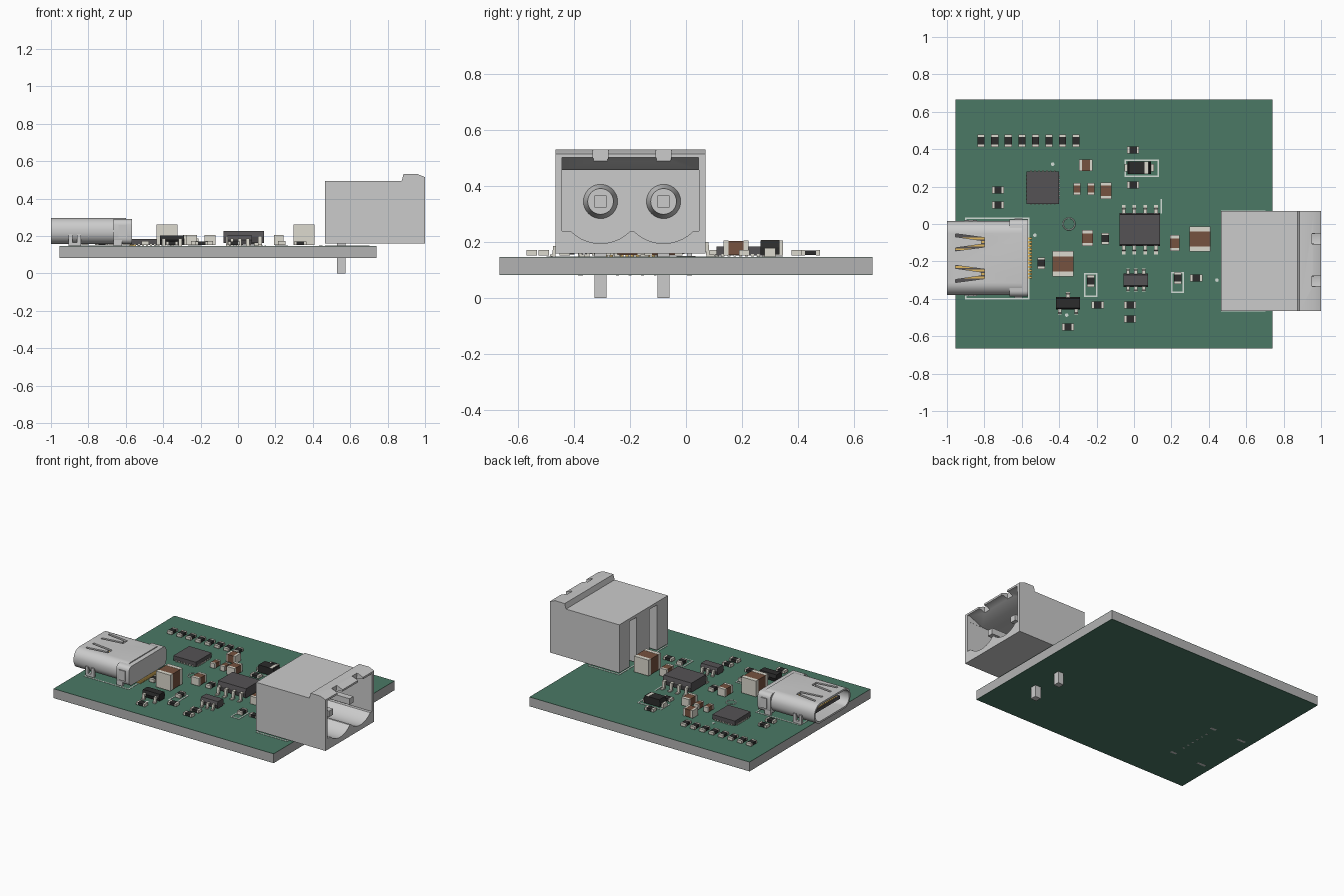
import bpy, bmesh, math
from mathutils import Matrix, Vector

if "Cube" in bpy.data.objects:
    bpy.data.objects.remove(bpy.data.objects["Cube"])

TOP = 0.147   # upper surface of the board
SIT = 0.152   # underside of the parts


def material(name, r, g, b):
    m = bpy.data.materials.new(name)
    m.diffuse_color = (r, g, b, 1)
    m.use_nodes = True
    m.node_tree.nodes["Principled BSDF"].inputs["Base Color"].default_value = m.diffuse_color
    return m


GREEN = material("solder_mask", 0.07, 0.19, 0.13)
CORE = material("board_core", 0.45, 0.45, 0.45)
BLACK = material("black_body", 0.025, 0.025, 0.025)
DARK = material("chip_plastic", 0.09, 0.085, 0.09)
BROWN = material("ceramic", 0.18, 0.085, 0.05)
TIN = material("tin", 0.72, 0.70, 0.62)
GOLD = material("gold", 0.75, 0.48, 0.12)
SILK = material("silkscreen", 0.65, 0.72, 0.67)


def finish(name, bm, mats):
    bmesh.ops.recalc_face_normals(bm, faces=bm.faces)
    me = bpy.data.meshes.new(name)
    bm.to_mesh(me)
    bm.free()
    for m in mats:
        me.materials.append(m)
    ob = bpy.data.objects.new(name, me)
    bpy.context.collection.objects.link(ob)
    return ob


def add_box(bm, x0, x1, y0, y1, z0, z1, mi=0):
    mat = Matrix.Translation(((x0+x1)/2, (y0+y1)/2, (z0+z1)/2)) @ Matrix.Diagonal((x1-x0, y1-y0, z1-z0, 1))
    vs = bmesh.ops.create_cube(bm, size=1, matrix=mat)["verts"]
    for f in {f for v in vs for f in v.link_faces}:
        f.material_index = mi
    return vs


def add_prism(bm, pts, axis, a, b, mi=0):
    # axis 'x': pts are (y, z); axis 'y': pts are (x, z); axis 'z': pts are (x, y)
    at = {"x": lambda p, t: (t, p[0], p[1]), "y": lambda p, t: (p[0], t, p[1]), "z": lambda p, t: (p[0], p[1], t)}[axis]
    lo, hi = ([bm.verts.new(at(p, t)) for p in pts] for t in (a, b))
    n = len(pts)
    faces = [bm.faces.new(lo), bm.faces.new(hi)]
    faces += [bm.faces.new((lo[i], lo[(i+1) % n], hi[(i+1) % n], hi[i])) for i in range(n)]
    for f in faces:
        f.material_index = mi


def box(name, x0, x1, y0, y1, z0, z1, *mats):
    bm = bmesh.new()
    add_box(bm, x0, x1, y0, y1, z0, z1)
    return finish(name, bm, mats)


def prism(name, pts, axis, a, b, *mats):
    bm = bmesh.new()
    add_prism(bm, pts, axis, a, b)
    return finish(name, bm, mats)


def cut(ob, cutters):
    bpy.context.view_layer.objects.active = ob
    for c in cutters:
        m = ob.modifiers.new("cut", "BOOLEAN")
        m.operation, m.solver, m.object = "DIFFERENCE", "EXACT", c
        bpy.ops.object.modifier_apply(modifier=m.name)
        bpy.data.objects.remove(c, do_unlink=True)


def smooth(ob):
    bpy.ops.object.select_all(action="DESELECT")
    ob.select_set(True)
    bpy.context.view_layer.objects.active = ob
    bpy.ops.object.shade_smooth_by_angle(angle=math.radians(30))


def rounded(y0, y1, z0, z1, r, n=8):
    corners = [(y1-r, z1-r, 0), (y0+r, z1-r, 90), (y0+r, z0+r, 180), (y1-r, z0+r, 270)]
    return [(cy+r*math.cos(math.radians(s+90*i/n)), cz+r*math.sin(math.radians(s+90*i/n)))
            for cy, cz, s in corners for i in range(n+1)]


# Board: grey core between two green skins
box("board_core", -0.955, 0.74, -0.665, 0.665, 0.084, 0.145, CORE)
box("board_top_mask", -0.955, 0.74, -0.665, 0.665, 0.145, TOP, GREEN)
box("board_bottom_mask", -0.955, 0.74, -0.665, 0.665, 0.082, 0.084, GREEN)


# Two-terminal chips
def chip(name, x, y, length, width, height, upright, body):
    bm = bmesh.new()
    h, w, e = length/2, width/2, length*0.2
    add_box(bm, -h+e, h-e, -w, w, SIT+0.001, SIT+height-0.001, 0)
    for s in (-1, 1):
        a, b = sorted((s*h, s*(h-e)))
        add_box(bm, a, b, -w, w, SIT, SIT+height, 1)
    rot = Matrix.Rotation(math.pi/2 if upright else 0, 4, "Z")
    bm.transform(Matrix.Translation((x, y, 0)) @ rot)
    finish(name, bm, (body, TIN))


for i in range(8):
    chip(f"row_resistor_{i+1}", -0.817+0.0724*i, 0.445, 0.066, 0.038, 0.019, True, BLACK)
flat = [(-0.727, 0.182), (-0.727, 0.102), (-0.005, 0.395), (-0.005, 0.208), (-0.353, -0.55),
        (-0.193, -0.433), (-0.021, -0.433), (-0.021, -0.508), (0.332, -0.289)]
upright = [(-0.497, -0.209), (-0.155, -0.078), (-0.23, -0.305), (0.235, -0.289)]
for i, (x, y) in enumerate(flat):
    chip(f"resistor_{i+1}", x, y, 0.066, 0.038, 0.019, False, BLACK)
for i, (x, y) in enumerate(upright):
    chip(f"upright_chip_{i+1}", x, y, 0.062, 0.04, 0.022, True, BLACK)
caps = [(-0.257, 0.315, 0.072, 0.062, 0.053, False), (-0.305, 0.187, 0.066, 0.036, 0.034, True),
        (-0.23, 0.187, 0.066, 0.036, 0.034, True), (-0.15, 0.178, 0.09, 0.06, 0.053, True),
        (-0.248, -0.075, 0.085, 0.06, 0.053, True), (0.218, -0.102, 0.085, 0.052, 0.053, True),
        (-0.38, -0.213, 0.135, 0.112, 0.11, True), (0.353, -0.08, 0.135, 0.112, 0.11, True)]
for i, (x, y, l, w, h, up) in enumerate(caps):
    chip(f"capacitor_{i+1}", x, y, l, w, h, up, BROWN)


# Leaded packages: tapered body with bent legs on the +y and -y sides
def package(name, x, y, w, d, z0, z1, up_legs, down_legs, reach, leg_w, body):
    bm = bmesh.new()
    zm, t = (z0+z1)/2, 0.008
    add_prism(bm, [(-d/2+t, z0), (d/2-t, z0), (d/2, zm), (d/2-t, z1), (-d/2+t, z1), (-d/2, zm)], "x", -w/2, w/2)
    k = 0.007
    for s, legs in ((1, up_legs), (-1, down_legs)):
        e, o = d/2-0.01, d/2+reach
        m = d/2+reach*0.35
        prof = [(e, zm+k), (m+k, zm+k), (m+k+0.004, 0.148+k), (o, 0.148+k), (o, 0.148), (m, 0.148), (m-k, zm), (e, zm)]
        for lx in legs:
            add_prism(bm, [(s*p, q) for p, q in prof], "x", lx-leg_w/2, lx+leg_w/2, 1)
    bm.transform(Matrix.Translation((x, y, 0)))
    return finish(name, bm, (body, TIN))


four = [-0.086, -0.029, 0.029, 0.086]
package("power_transistor", 0.031, -0.03, 0.215, 0.175, 0.162, 0.226, four, four, 0.045, 0.02, DARK)
package("small_transistor", -0.353, -0.424, 0.13, 0.066, 0.155, 0.203, [0], [-0.044, 0.044], 0.028, 0.02, BLACK)
three = [-0.042, 0, 0.042]
package("dual_transistor", 0.01, -0.3, 0.13, 0.072, 0.155, 0.203, three, three, 0.026, 0.018, DARK)

# Diode with end tabs and stripe
diode = bmesh.new()
add_prism(diode, [(-0.032, 0.155), (0.088, 0.155), (0.092, 0.18), (0.084, 0.206), (-0.028, 0.206), (-0.036, 0.18)],
          "y", 0.266, 0.334)
add_box(diode, 0.055, 0.075, 0.267, 0.333, 0.2, 0.207, 1)
for a, b in ((-0.052, -0.03), (0.086, 0.108)):
    add_box(diode, a, b, 0.28, 0.32, 0.149, 0.178, 1)
finish("diode", diode, (BLACK, TIN))

# Leadless controller with edge pads
cx, cy = -0.487, 0.195
ctl = bmesh.new()
add_box(ctl, cx-0.087, cx+0.087, cy-0.087, cy+0.087, SIT, 0.184)
for i in range(7):
    o = -0.063+0.021*i
    for s in (-1, 1):
        e0, e1 = sorted((s*0.078, s*0.091))
        add_box(ctl, cx+o-0.005, cx+o+0.005, cy+e0, cy+e1, 0.148, 0.158, 1)
        add_box(ctl, cx+e0, cx+e1, cy+o-0.005, cy+o+0.005, 0.148, 0.158, 1)
finish("controller_chip", ctl, (DARK, TIN))

# USB-style socket: hollow rounded shell with spring slits in the top
Y0, Y1 = -0.38, 0.015
shell = prism("socket_shell", rounded(Y0, Y1, 0.158, 0.296, 0.064), "x", -1.0, -0.6)
cutters = [prism("cavity", rounded(Y0+0.013, Y1-0.013, 0.171, 0.283, 0.052), "x", -1.05, -0.66)]
for c in (-0.098, -0.267):
    for s in (-1, 1):
        pts = [(-0.955, c+s*0.046), (-0.955, c+s*0.03), (-0.80, c+s*0.008), (-0.80, c+s*0.025)]
        cutters.append(prism("slit", pts, "z", 0.25, 0.35))
    cutters.append(box("slit_end", -0.815, -0.798, c-0.025, c+0.025, 0.25, 0.35))
cut(shell, cutters)
smooth(shell)
collar = prism("socket_rear_collar", rounded(Y0-0.008, Y1+0.008, 0.158, 0.29, 0.03, 4), "x", -0.665, -0.568)
smooth(collar)
box("socket_tongue", -0.965, -0.65, -0.315, -0.05, 0.216, 0.238, DARK)
pads = bmesh.new()
for i in range(12):
    y = -0.286+0.0189*i
    add_box(pads, -0.96, -0.7, y-0.005, y+0.005, 0.213, 0.241)
    add_box(pads, -0.58, -0.545, y-0.006, y+0.006, 0.148, 0.156)
finish("socket_contacts", pads, (GOLD,))
legs = bmesh.new()
for s, y in ((-1, Y0), (1, Y1)):
    lo, hi = sorted((y-s*0.012, y+s*0.006))
    for a, b in ((-0.905, -0.885), (-0.86, -0.84), (-0.665, -0.62)):
        add_box(legs, a, b, lo, hi, 0.147, 0.21)
    add_box(legs, -0.905, -0.84, lo, hi, 0.0815, 0.165)
    add_box(legs, -0.665, -0.62, lo, hi, 0.0815, 0.165)
    c0, c1 = sorted((y+s*0.006, y+s*0.015))
    add_box(legs, -0.64, -0.595, c0, c1, 0.19, 0.26)
for i in range(6):
    add_box(legs, -0.66, -0.645, -0.295+0.045*i, -0.285+0.045*i, 0.0815, 0.17)
finish("socket_mounting_legs", legs, ())

# Terminal block: ridged housing, scalloped cavity, keyed lip, rear pin channels
PINS = (-0.305, -0.08)
house = prism("terminal_housing", [(0.465, 0.16), (1.0, 0.16), (1.0, 0.515), (0.96, 0.531), (0.885, 0.531),
                                   (0.875, 0.495), (0.465, 0.495)], "y", -0.465, 0.07)
floor = [(c+0.15*math.sin(math.radians(a)), 0.345-0.15*math.cos(math.radians(a)))
         for c in PINS for a in range(-45, 46, 9)]
cutters = [prism("cavity", [(-0.443, 0.239)]+floor+[(0.046, 0.239), (0.046, 0.458), (-0.443, 0.458)], "x", 0.62, 1.05),
           prism("lip_slope", [(0.86, 0.45), (1.05, 0.45), (1.05, 0.502), (0.98, 0.502), (0.88, 0.458)], "y", -0.442, 0.045)]
for c in PINS:
    cutters.append(prism("notch", [(c-0.022, 0.44), (c+0.022, 0.44), (c+0.03, 0.56), (c-0.03, 0.56)], "x", 0.952, 1.05))
    cutters.append(box("channel", 0.4, 0.58, c-0.04, c+0.04, 0.1, 0.475))
cut(house, cutters)
smooth(house)
for i, c in enumerate(PINS):
    bm = bmesh.new()
    bmesh.ops.create_cone(bm, cap_ends=True, segments=32, radius1=0.063, radius2=0.046, depth=0.09,
                          matrix=Matrix.Translation((0.655, c, 0.345)) @ Matrix.Rotation(math.pi/2, 4, "Y"))
    smooth(finish(f"pin_collar_{i+1}", bm, ()))
    prism(f"terminal_pin_{i+1}", [(0.53, 0.0), (0.575, 0.0), (0.575, 0.324), (0.93, 0.324), (0.93, 0.366), (0.53, 0.366)],
          "y", c-0.022, c+0.022)

# Printed outlines, marker dots and the test pad ring
silk = bmesh.new()


def line(x0, y0, x1, y1, t=0.004):
    add_box(silk, min(x0, x1)-t, max(x0, x1)+t, min(y0, y1)-t, max(y0, y1)+t, TOP, TOP+0.002)


for x0, y0, x1, y1 in ((-0.048, 0.255, 0.13, 0.342), (-0.262, -0.385, -0.2, -0.265), (0.203, -0.365, 0.262, -0.26),
                       (-0.9, -0.4, -0.562, 0.03), (0.468, -0.463, 0.7, 0.068)):
    line(x0, y0, x0, y1), line(x1, y0, x1, y1), line(x0, y0, x1, y0), line(x0, y1, x1, y1)
line(0.145, 0.06, 0.145, 0.13)
for x, y in ((-0.435, 0.32), (-0.36, -0.487), (0.443, -0.3), (-0.53, -0.06)):
    add_prism(silk, [(x+0.01*math.cos(k*math.pi/4), y+0.01*math.sin(k*math.pi/4)) for k in range(8)], "z", TOP, TOP+0.002)
finish("printed_outlines", silk, (SILK,))
bpy.ops.mesh.primitive_torus_add(location=(-0.348, 0, TOP), major_radius=0.032, minor_radius=0.003,
                                 major_segments=32, minor_segments=6)
bpy.context.object.name = "test_pad_ring"
bpy.context.object.data.materials.append(SILK)
